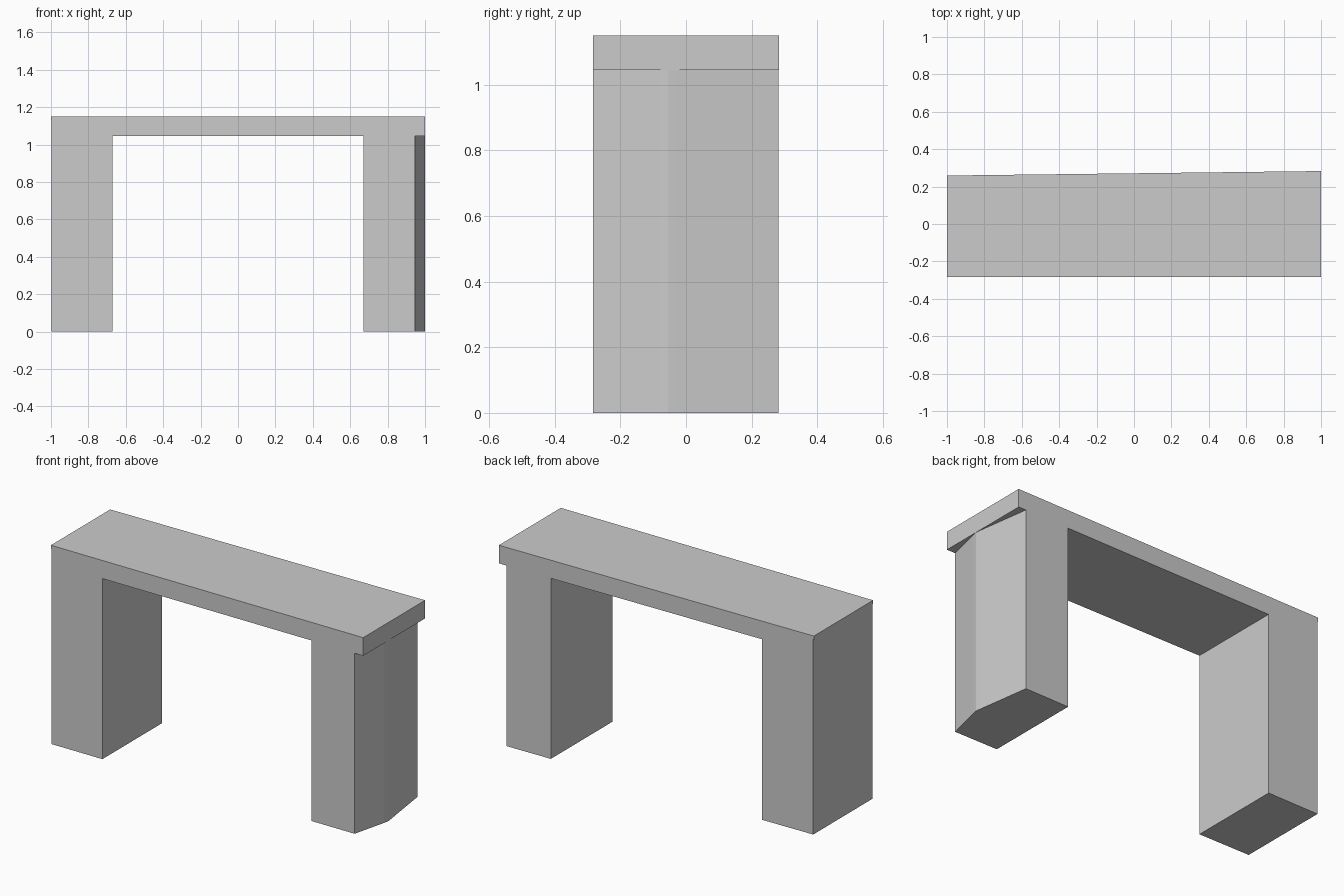
import bpy
import bmesh

cube = bpy.data.objects.get("Cube")
if cube:
    bpy.data.objects.remove(cube, do_unlink=True)

FRONT = -0.283
UNDERSIDE = 1.045
TOP = 1.15
LEDGE = -0.996   # outer face of the straight end, just inside the top lip

grey = bpy.data.materials.new("plain_grey")
grey.use_nodes = True
colour = (0.6, 0.6, 0.6, 1)
grey.diffuse_color = colour
grey.node_tree.nodes["Principled BSDF"].inputs["Base Color"].default_value = colour


def back(x):
    """Back face runs slightly askew, so depth grows with x."""
    return 0.271 + 0.012 * x


def extrude(name, outline, move, capped=True):
    """Prism from an outline; move() gives the far position of each point."""
    bm = bmesh.new()
    near = [bm.verts.new(p) for p in outline]
    far = [bm.verts.new(move(p)) for p in outline]
    bm.faces.new(near)
    if capped:
        bm.faces.new(far[::-1])
    for i in range(len(near)):
        j = (i + 1) % len(near)
        bm.faces.new((near[j], near[i], far[i], far[j]))
    bmesh.ops.recalc_face_normals(bm, faces=bm.faces)
    mesh = bpy.data.meshes.new(name)
    bm.to_mesh(mesh)
    bm.free()
    mesh.materials.append(grey)
    obj = bpy.data.objects.new(name, mesh)
    bpy.context.collection.objects.link(obj)
    return obj


def leg(name, plan):
    """Upright leg, left open where it meets the slab."""
    extrude(name, [(x, y, 0) for x, y in plan],
            lambda p: (p[0], p[1], UNDERSIDE), capped=False)


# Top slab with a thin lip over the straight end
profile = [(LEDGE, UNDERSIDE), (1, UNDERSIDE), (1, TOP), (-1, TOP),
           (-1, 1.13), (LEDGE, 1.13)]
extrude("top_slab", [(x, FRONT, z) for x, z in profile],
        lambda p: (p[0], back(p[0]), p[2]))

# Plain leg, flush with the slab
leg("straight_leg", [(LEDGE, FRONT), (-0.67, FRONT),
                     (-0.67, back(-0.67)), (LEDGE, back(LEDGE))])

# Leg whose outer side comes to a blunt ridge under the slab edge
leg("ridged_leg", [(0.67, FRONT), (0.945, FRONT), (0.994, -0.085), (1, -0.055),
                   (0.997, -0.03), (0.952, back(0.952)), (0.67, back(0.67))])
